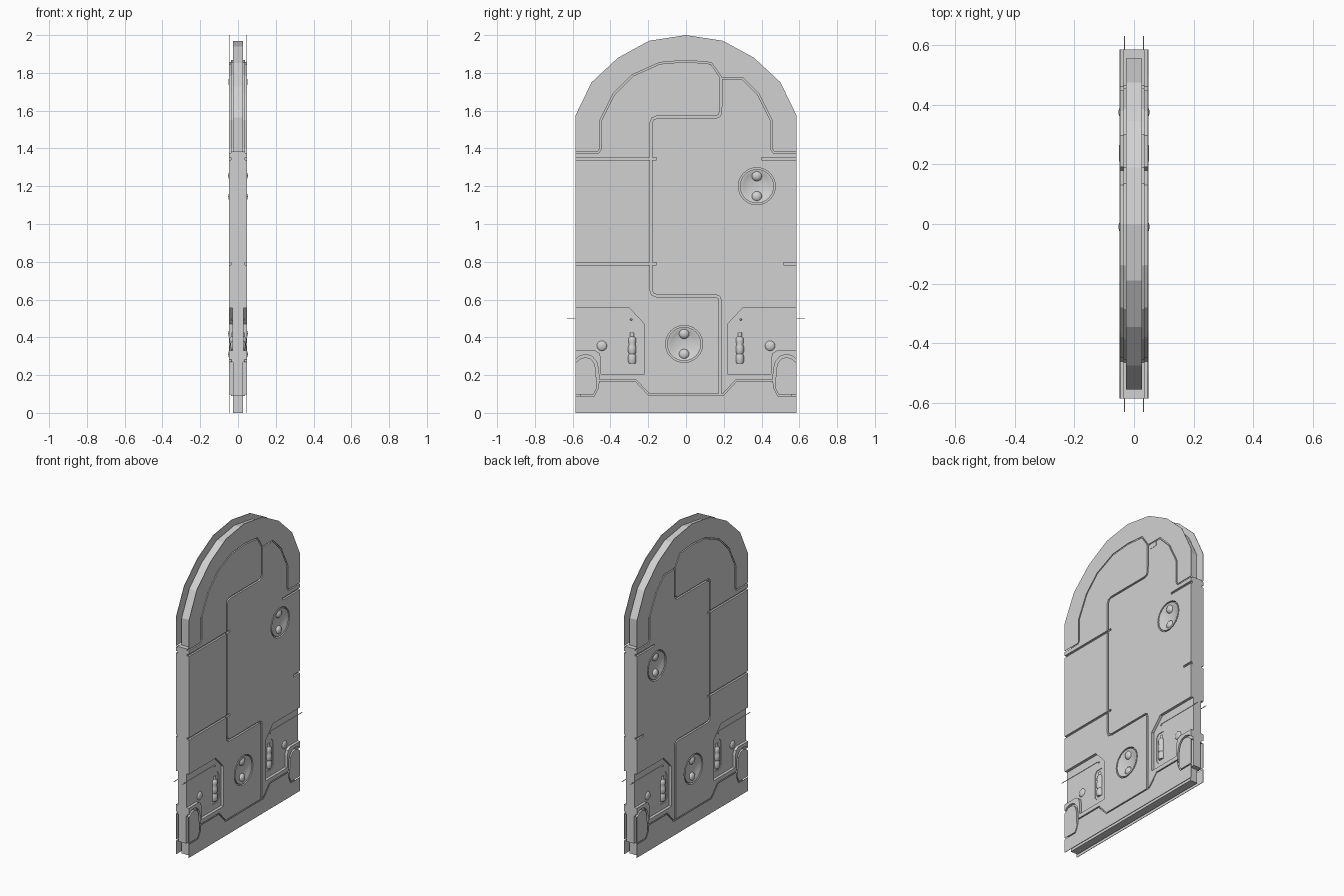
import bpy, bmesh, math
from mathutils import Vector

if "Cube" in bpy.data.objects:
    bpy.data.objects.remove(bpy.data.objects["Cube"])

grey = bpy.data.materials.new("metal_grey")
grey.diffuse_color = (0.64, 0.64, 0.64, 1)
grey.use_nodes = True
grey.node_tree.nodes["Principled BSDF"].inputs["Base Color"].default_value = grey.diffuse_color
FACE = 0.048   # half thickness of the door


def add_object(name, bm):
    bmesh.ops.recalc_face_normals(bm, faces=bm.faces)
    me = bpy.data.meshes.new(name)
    bm.to_mesh(me)
    bm.free()
    me.materials.append(grey)
    ob = bpy.data.objects.new(name, me)
    bpy.context.collection.objects.link(ob)
    return ob


def prism(name, pts, x0, x1):
    """Closed (y, z) outline extruded along x."""
    bm = bmesh.new()
    face = bm.faces.new([bm.verts.new((x0, y, z)) for y, z in pts])
    ext = bmesh.ops.extrude_face_region(bm, geom=[face])
    moved = [v for v in ext["geom"] if isinstance(v, bmesh.types.BMVert)]
    bmesh.ops.translate(bm, verts=moved, vec=(x1 - x0, 0, 0))
    return add_object(name, bm)


def ribbon(path, width):
    """Mitred strip outline along an open (y, z) path."""
    p = [Vector(q) for q in path]
    left, right = [], []
    for i, q in enumerate(p):
        dirs = []
        if i > 0:
            dirs.append((q - p[i - 1]).normalized())
        if i < len(p) - 1:
            dirs.append((p[i + 1] - q).normalized())
        n = [Vector((-d.y, d.x)) for d in dirs]
        m = n[0] if len(n) == 1 else (n[0] + n[1]) / (1 + n[0].dot(n[1]))
        left.append(q + m * width / 2)
        right.append(q - m * width / 2)
    return left + right[::-1]


def lathe(name, profile, center, axis, steps=20):
    """Revolve (radius, height) points round the x or z axis."""
    bm = bmesh.new()
    if axis == 'X':
        vs = [bm.verts.new((h, r, 0)) for r, h in profile]
        ax = (1, 0, 0)
    else:
        vs = [bm.verts.new((r, 0, h)) for r, h in profile]
        ax = (0, 0, 1)
    edges = [bm.edges.new(pair) for pair in zip(vs, vs[1:])]
    bmesh.ops.spin(bm, geom=vs + edges, cent=(0, 0, 0), axis=ax,
                   angle=math.tau, steps=steps)
    bmesh.ops.remove_doubles(bm, verts=bm.verts, dist=1e-5)
    bmesh.ops.translate(bm, verts=bm.verts, vec=center)
    ob = add_object(name, bm)
    for poly in ob.data.polygons:
        poly.use_smooth = True
    activate(ob)
    bpy.ops.object.shade_smooth_by_angle(angle=math.radians(40))
    return ob


def activate(ob):
    bpy.ops.object.select_all(action='DESELECT')
    ob.select_set(True)
    bpy.context.view_layer.objects.active = ob


def cut(target, cutter):
    activate(target)
    mod = target.modifiers.new("cut", 'BOOLEAN')
    mod.operation = 'DIFFERENCE'
    mod.solver = 'EXACT'
    mod.object = cutter
    bpy.ops.object.modifier_apply(modifier=mod.name)
    bpy.data.objects.remove(cutter, do_unlink=True)


def flip(pts, s):
    return [(s * y, z) for y, z in pts]


def mirrored(half):
    """Left-to-right outline from its left half."""
    return half + [(-y, z) for y, z in reversed(half) if abs(y) > 1e-6]


# Outlines
arch = mirrored([(-.585, 1.575), (-.5, 1.75), (-.36, 1.88), (-.195, 1.97), (0, 2)])
inner_arch = [(-.585, 1.385), (-.465, 1.385), (-.455, 1.4), (-.455, 1.55),
              (-.385, 1.69), (-.285, 1.79), (-.14, 1.855), (0, 1.867),
              (.135, 1.855), (.19, 1.775), (.3, 1.775), (.385, 1.69),
              (.455, 1.55), (.455, 1.4), (.465, 1.385), (.585, 1.385)]
kick = mirrored([(-.585, .09), (-.485, .09), (-.465, .13), (-.46, .17),
                 (-.27, .17), (-.2, .095)])

# Main body: one half, cut, then mirrored across x
body = prism("door_body", inner_arch + kick[::-1], 0, FACE)


def groove(path, width=.012, floor=.036):
    cut(body, prism("groove", ribbon(path, width), floor, .07))


def extended(path, d=.02):
    """Push both ends past the side edges."""
    return [(path[0][0] - d, path[0][1])] + path[1:-1] + [(path[-1][0] + d, path[-1][1])]


# Seams along the arch and the kick plate
groove(extended(inner_arch), .016)
groove(extended(kick), .016)
# Seam between the two interlocking leaves
groove([(.185, 1.81), (.183, 1.59), (.175, 1.573), (.155, 1.565), (-.155, 1.565),
        (-.177, 1.556), (-.185, 1.535), (-.185, .65), (-.177, .628), (-.155, .62),
        (.155, .62), (.175, .612), (.18, .595), (.18, .08)])
# Horizontal score lines
for y0, y1, z in ((-.62, -.155, 1.345), (.4, .62, 1.345),
                  (-.62, -.155, .79), (.515, .62, .79)):
    groove([(y0, z), (y1, z)], .014)

recess = [(-.62, .555), (-.3, .555), (-.22, .47), (-.22, .205), (-.45, .205),
          (-.45, .285), (-.458, .315), (-.48, .33), (-.62, .33)]
tab = [(-.62, .25), (-.585, .275), (-.56, .295), (-.53, .302), (-.5, .292),
       (-.48, .268), (-.47, .23), (-.465, .12)]
pocket = [(-.31, .245), (-.26, .245), (-.245, .265), (-.245, .425),
          (-.26, .445), (-.31, .445), (-.325, .425), (-.325, .265)]
slot = [(-.62, .08), (-.56, .08), (-.56, .27), (-.62, .27)]
for s in (1, -1):
    cut(body, prism("recess_cut", flip(recess, s), .03, .07))
    cut(body, prism("pocket_cut", flip(pocket, s), .008, .07))
    groove(flip(tab, s), .014, .034)
    cut(body, prism("slot_cut", flip(slot, s), .027, .0445))

dials = [(.375, 1.2), (-.01, .365)]
for y, z in dials:
    ring = [(y + .098 * math.cos(i * math.tau / 32), z + .098 * math.sin(i * math.tau / 32))
            for i in range(32)]
    cut(body, prism("dial_cut", ring, .022, .07))

# Open the body at the mirror plane
bm = bmesh.new()
bm.from_mesh(body.data)
bmesh.ops.delete(bm, geom=[f for f in bm.faces if all(abs(v.co.x) < 1e-5 for v in f.verts)],
                 context='FACES')
bm.to_mesh(body.data)
bm.free()

# Inner core seen in the channel round the edge
core = mirrored([(-.555, 0), (-.555, 1.565), (-.475, 1.728), (-.345, 1.853),
                 (-.19, 1.94), (0, 1.97)])
prism("core", core, -.026, .026)

parts = [body]
# Thin skins: arch rim and kick plate
parts.append(prism("arch_rim", [(-.585, 1.385)] + arch + inner_arch[:0:-1], .045, FACE))
parts.append(prism("kick_plate", [(.585, 0), (-.585, 0)] + kick, .045, FACE))
# Small label plate below the arch seam
parts.append(prism("small_plate", [(.21, 1.735), (.265, 1.735), (.265, 1.768), (.21, 1.768)],
                   .046, .0495))


def dome(r, h):
    return [(r * math.cos(t * math.pi / 10), h * math.sin(t * math.pi / 10)) for t in range(5)] + [(0, h)]


# Dished dials with two finger studs each
for y, z in dials:
    dish = [(.09, .022), (.09, .047), (.084, .047), (.07, .04), (.045, .033),
            (.02, .03), (0, .029)]
    parts.append(lathe("dial", dish, (0, y, z), 'X', 32))
    for dz in (-.055, .055):
        parts.append(lathe("dial_stud", dome(.028, .02), (.032, y, z + dz), 'X', 16))

# Lower corner fittings
vial = [(0, .262), (.018, .262), (.022, .275), (.022, .3), (.017, .312), (.022, .325),
        (.022, .35), (.017, .362), (.021, .375), (.02, .395), (.011, .405), (.011, .425), (0, .425)]
for s in (1, -1):
    parts.append(lathe("vial", vial, (.024, s * .285, 0), 'Z', 16))
    parts.append(lathe("bolt", dome(.027, .012), (.029, s * .445, .355), 'X', 16))
    parts.append(lathe("rod_bead", dome(.006, .006), (.03, s * .29, .495), 'X', 8))
    parts.append(prism("thin_rod", flip([(-.63, .5), (-.295, .5), (-.295, .503), (-.63, .503)], s),
                       .031, .034))

# Mirror everything to the other side of the door
for ob in parts:
    mod = ob.modifiers.new("mirror", 'MIRROR')
    mod.use_axis = (True, False, False)
    mod.use_clip = False
